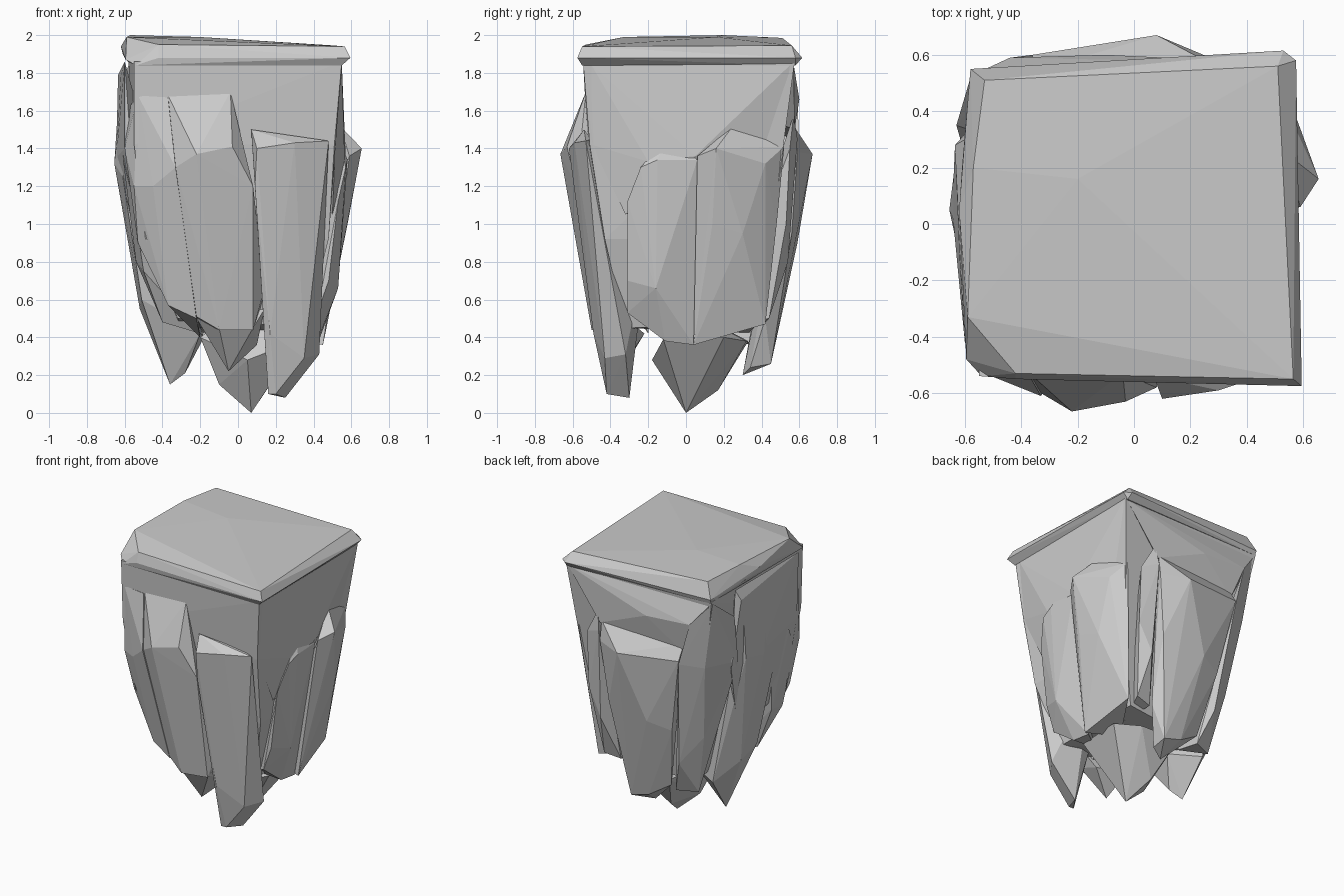
import bpy, bmesh

parts = []


def rock(name, points):
    """Faceted rock: convex hull of a few corner points, flat shaded."""
    bm = bmesh.new()
    for p in points:
        bm.verts.new(p)
    bmesh.ops.convex_hull(bm, input=bm.verts)
    loose = [v for v in bm.verts if not v.link_faces]
    bmesh.ops.delete(bm, geom=loose, context='VERTS')
    bmesh.ops.recalc_face_normals(bm, faces=bm.faces)
    mesh = bpy.data.meshes.new(name)
    bm.to_mesh(mesh)
    bm.free()
    obj = bpy.data.objects.new(name, mesh)
    bpy.context.collection.objects.link(obj)
    parts.append(obj)
    return obj


# Inner core tapering downwards
core = rock("rock_pillar", [
    (-.55, -.54, 1.86), (.55, -.545, 1.86), (.55, .575, 1.86), (-.58, .54, 1.86),
    (-.55, -.52, 1.42), (.51, -.51, 1.42), (.49, .50, 1.42), (-.48, .48, 1.42),
    (-.49, -.46, .92), (.48, -.43, .92), (.45, .45, .92), (-.42, .42, .92),
    (-.32, -.34, .50), (.36, -.32, .45), (.34, .37, .46), (-.30, .33, .42)])

# Tilted top slab with chipped corners
rock("top_slab", [
    (-.54, -.54, 1.84), (.55, -.55, 1.84), (.54, .58, 1.84), (-.57, .54, 1.85),
    (-.595, -.48, 1.87), (-.42, -.55, 1.88), (.595, -.575, 1.88), (.575, .58, 1.88),
    (.53, .615, 1.88), (-.58, .55, 1.88), (-.61, .20, 1.90),
    (-.62, .05, 1.94), (-.42, -.53, 1.95), (.565, -.55, 1.94), (.51, .56, 1.945),
    (-.53, .51, 1.985), (-.59, -.33, 1.99), (-.57, .20, 2.0), (-.20, .16, 1.99)])

# Front columns
rock("front_right_column", [
    (.07, -.54, 1.50), (.10, -.62, 1.40), (.30, -.59, 1.43), (.48, -.53, 1.44),
    (.40, -.50, 1.45), (.09, -.59, 1.20), (.17, -.49, .42), (.35, -.43, .29),
    (.43, -.32, .31), (.16, -.42, .10), (.20, -.42, .10), (.25, -.30, .08),
    (.14, -.28, .50), (.20, -.20, .9)])
rock("front_middle_column", [
    (-.04, -.53, 1.70), (-.37, -.53, 1.68), (-.22, -.665, 1.37), (-.03, -.63, 1.41),
    (.08, -.58, 1.20), (-.33, -.60, 1.30), (-.10, -.50, .44), (.08, -.46, .44),
    (.14, -.42, .66), (-.22, -.46, .51), (-.20, -.25, .45), (.10, -.25, .45)])
rock("front_left_column", [
    (-.53, -.53, 1.68), (-.37, -.54, 1.67), (-.60, -.42, 1.40), (-.55, -.50, 1.20),
    (-.33, -.61, 1.30), (-.45, -.55, 1.20), (-.53, -.42, .90), (-.37, -.43, .57),
    (-.22, -.46, .50), (-.20, -.25, .40), (-.59, -.30, 1.60)])
rock("front_hanging_tip", [
    (-.10, -.49, .45), (.08, -.45, .45), (-.22, -.42, .50), (.14, -.38, .55),
    (-.05, -.34, .22), (.10, -.26, .36), (-.15, -.22, .42)])

# Right side columns
rock("right_back_column", [
    (.54, .25, 1.52), (.59, .06, 1.36), (.655, .16, 1.40), (.49, .52, 1.41),
    (.56, .42, 1.32), (.58, .14, 1.0), (.555, .30, .95), (.45, .04, .36),
    (.43, .20, .42), (.40, .42, .47), (.45, .48, 1.0), (.20, .10, .40)])
rock("right_middle_column", [
    (.57, -.24, 1.30), (.58, -.15, 1.34), (.57, .06, 1.34), (.53, -.10, 1.46),
    (.53, -.16, .66), (.48, -.31, .70), (.42, -.31, .53), (.42, -.11, .38),
    (.42, .04, .36), (.20, -.15, .42), (.53, -.31, 1.12)])
# Sloping shoulder that runs into the right columns
rock("right_shoulder", [
    (.55, -.50, 1.84), (.55, .55, 1.84), (.545, .25, 1.52), (.49, .50, 1.42),
    (.57, .05, 1.36), (.565, -.20, 1.33), (.515, -.50, 1.42), (.50, -.32, 1.05),
    (.30, 0, 1.3)])

# Back columns
rock("back_middle_column", [
    (.27, .57, 1.52), (-.36, .54, 1.50), (.08, .67, 1.37), (.27, .59, 1.38),
    (-.36, .60, 1.40), (.22, .56, .95), (-.10, .59, .90), (-.26, .53, .85),
    (.12, .45, .26), (-.02, .45, .30), (.03, .30, .20), (.12, .34, .24),
    (-.18, .42, .40), (.20, .42, .50)])
rock("back_right_column", [
    (.30, .57, 1.58), (.28, .59, 1.45), (.40, .55, 1.40), (.40, .53, 1.0),
    (.30, .54, .80), (.34, .44, .50), (.22, .42, .48), (.25, .20, .45)])
rock("back_left_column", [
    (-.58, .52, 1.84), (-.44, .59, 1.68), (-.63, .35, 1.70), (-.36, .60, 1.38),
    (-.50, .50, 1.35), (-.61, .28, 1.35), (-.43, .41, .80), (-.28, .48, .60),
    (-.34, .34, .36), (-.20, .40, .36), (-.20, .20, .40)])
# Sloping shoulder under the back edge
rock("back_shoulder", [
    (-.57, .53, 1.84), (.54, .57, 1.845), (-.44, .59, 1.68), (-.10, .60, 1.66),
    (.28, .575, 1.50), (-.36, .55, 1.45), (0, .30, 1.6)])

# Left side columns, joined near the top by a broad shoulder
rock("left_shoulder", [
    (-.60, .30, 1.86), (-.60, -.42, 1.86),
    (-.635, .28, 1.79), (-.62, -.10, 1.79), (-.645, .05, 1.35),
    (-.60, -.40, 1.40), (-.59, .33, 1.30), (-.51, .14, .75), (-.53, -.38, .90),
    (-.30, 0, .8)])
rock("left_middle_column", [
    (-.63, .25, 1.70), (-.61, -.05, 1.70), (-.655, .05, 1.32), (-.63, .22, 1.35),
    (-.61, -.16, 1.25), (-.52, .12, .55), (-.51, -.08, .60), (-.36, .06, .15),
    (-.28, .02, .21), (-.38, .24, .40), (-.18, .12, .40), (-.20, -.12, .42)])
rock("left_front_column", [
    (-.61, -.10, 1.60), (-.61, -.30, 1.35), (-.56, -.43, 1.15), (-.54, -.20, .80),
    (-.50, -.38, .75), (-.40, -.24, .48), (-.20, -.20, .42)])

# Lowest point under the core
rock("bottom_spike", [
    (-.20, -.10, .40), (-.10, -.02, .15), (.07, 0, 0), (.15, .06, .14),
    (0, .17, .12), (-.10, .33, .38), (.20, .32, .38), (.34, .20, .40),
    (.33, -.12, .39), (.05, -.18, .28), (0, 0, .55)])

# Fuse every part into one solid stone
for part in parts[1:]:
    mod = core.modifiers.new(part.name, 'BOOLEAN')
    mod.operation = 'UNION'
    mod.solver = 'EXACT'
    mod.object = part
depsgraph = bpy.context.evaluated_depsgraph_get()
fused = bpy.data.meshes.new_from_object(core.evaluated_get(depsgraph))
core.modifiers.clear()
core.data = fused
for part in parts[1:]:
    bpy.data.objects.remove(part)
